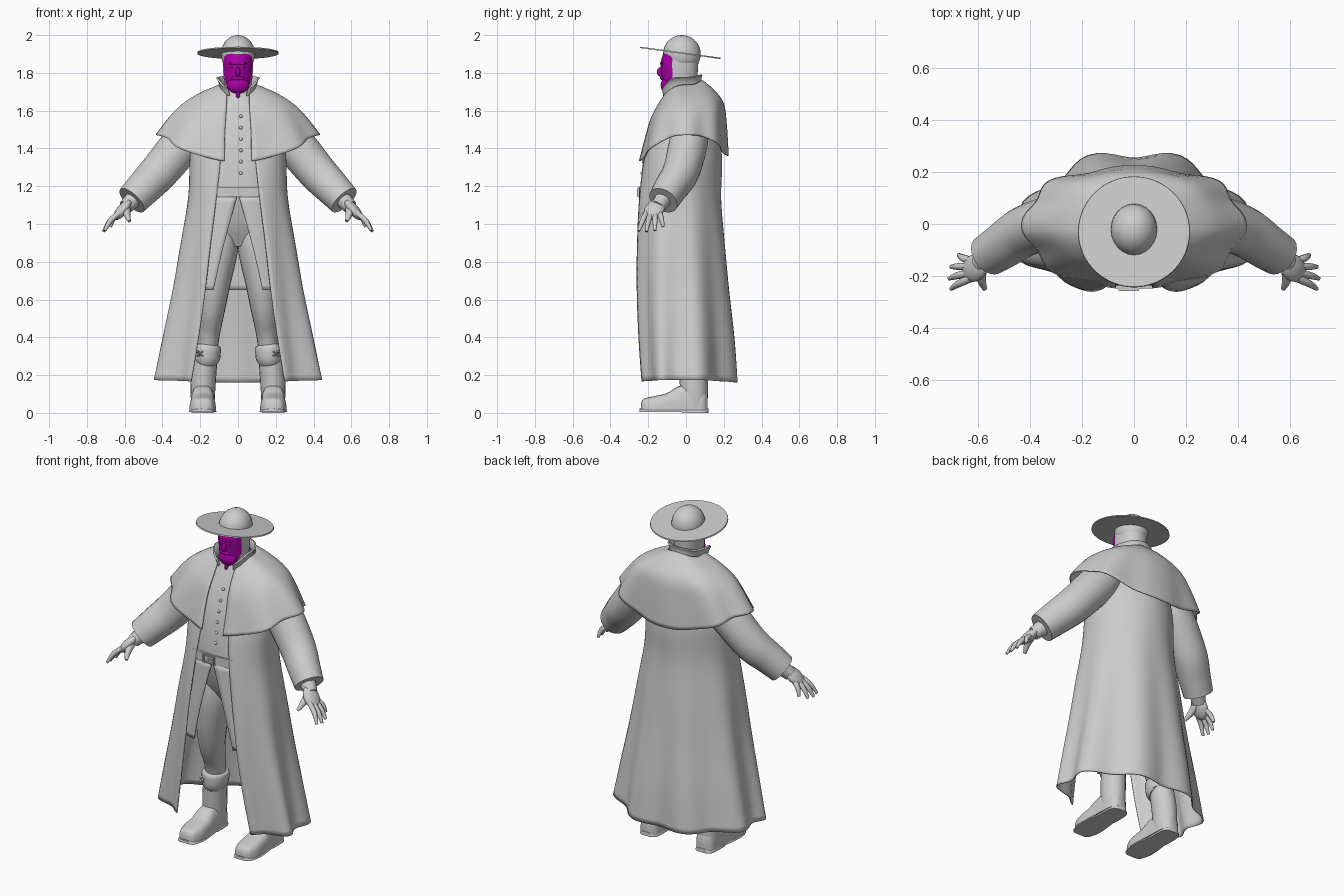
import bpy, bmesh, math
from mathutils import Vector, Matrix

old = bpy.data.objects.get("Cube")
if old:
    bpy.data.objects.remove(old)


def material(name, color):
    m = bpy.data.materials.new(name)
    m.use_nodes = True
    m.diffuse_color = color
    m.node_tree.nodes["Principled BSDF"].inputs["Base Color"].default_value = color
    return m


GREY = material("plain grey", (0.61, 0.61, 0.61, 1))
PINK = material("face magenta", (0.4, 0.0, 0.38, 1))
YC = -0.04  # depth of the body axis


def finish(name, bm, mat=GREY, mirror=False, thick=0):
    bmesh.ops.recalc_face_normals(bm, faces=bm.faces)
    me = bpy.data.meshes.new(name)
    bm.to_mesh(me)
    bm.free()
    ob = bpy.data.objects.new(name, me)
    bpy.context.collection.objects.link(ob)
    me.materials.append(mat)
    bpy.ops.object.select_all(action='DESELECT')
    ob.select_set(True)
    bpy.context.view_layer.objects.active = ob
    bpy.ops.object.shade_smooth_by_angle(angle=math.radians(42))
    if thick:
        mod = ob.modifiers.new("cloth", 'SOLIDIFY')
        mod.thickness, mod.offset = thick, 0
    if mirror:
        ob.modifiers.new("mirror", 'MIRROR')
    return ob


def smooth(rows, k=5):
    """Catmull-Rom interpolation of parameter rows."""
    out, last = [], len(rows) - 1
    for i in range(last):
        a, b, c, d = (rows[max(0, min(last, i + j))] for j in (-1, 0, 1, 2))
        for s in range(k):
            t = s / k
            out.append([q + t / 2 * (r - p + t * (2 * p - 5 * q + 4 * r - s2 + t * (3 * (q - r) + s2 - p)))
                        for p, q, r, s2 in zip(a, b, c, d)])
    return out + [list(rows[-1])]


def skin(bm, rings, closed, cap):
    grid = [[bm.verts.new(p) for p in r] for r in rings]
    n = len(grid[0])
    for r, s in zip(grid, grid[1:]):
        for i in range(n if closed else n - 1):
            j = (i + 1) % n
            bm.faces.new((r[i], r[j], s[j], s[i]))
    if cap:
        bm.faces.new(grid[0])
        bm.faces.new(grid[-1])


def ring(a, front, back, z_side, z_front, z_back, edge=0, fold=0, pf=0.8, pb=0.9, n=72, yc=YC):
    """Body cross-section, open at the front when edge > 0."""
    t0 = math.asin(min(1, edge / a) ** (1 / pf)) if edge > 0 else 0
    pts = []
    for i in range(n):
        t = t0 + (2 * math.pi - 2 * t0) * i / (n - 1 if edge > 0 else n)
        s, c = math.sin(t), math.cos(t)
        p, depth, z, q = (pf, front, z_front, 2) if c > 0 else (pb, back, z_back, 2.6)
        w = 1 - fold * math.cos(8 * t)
        pts.append((w * a * math.copysign(abs(s) ** p, s),
                    yc + w * (depth - yc) * abs(c) ** p,
                    z_side + (z - z_side) * abs(c) ** q))
    return pts


def garment(name, rows, pf=0.8, pb=0.9, thick=0.006, yc=YC):
    """Open sheet; rows: width, front, back, side/front/back height, edge, fold."""
    bm = bmesh.new()
    skin(bm, [ring(*r, pf=pf, pb=pb, yc=yc) for r in smooth(rows)], False, False)
    return finish(name, bm, thick=thick)


def body(name, rows, pf=0.8, mat=GREY, k=5):
    """Closed solid; rows: height, width, front, back."""
    bm = bmesh.new()
    skin(bm, [ring(a, f, b, z, z, z, pf=pf, n=56) for z, a, f, b in smooth(rows, k)], True, True)
    return finish(name, bm, mat)


def tube(name, rows, mirror=True, deep=1.0, k=5, n=20, mat=GREY):
    """Round limb; rows: x, y, z, radius."""
    rows = smooth(rows, k)
    pts = [Vector(r[:3]) for r in rows]
    rings = []
    for i, p in enumerate(pts):
        d = (pts[min(i + 1, len(pts) - 1)] - pts[max(i - 1, 0)]).normalized()
        u = d.cross(Vector((0, 1, 0))).normalized()
        v = d.cross(u) * deep
        rings.append([p + rows[i][3] * (u * math.cos(t) + v * math.sin(t))
                      for t in (2 * math.pi * j / n for j in range(n))])
    bm = bmesh.new()
    skin(bm, rings, True, True)
    return finish(name, bm, mat, mirror)


def ball(name, loc, size, mat=GREY, rot=None, mirror=False):
    bm = bmesh.new()
    m = Matrix.Translation(loc) @ (rot or Matrix()) @ Matrix.Diagonal((*size, 1))
    bmesh.ops.create_uvsphere(bm, u_segments=24, v_segments=14, radius=1, matrix=m)
    return finish(name, bm, mat, mirror)


def box(name, loc, size):
    bm = bmesh.new()
    bmesh.ops.create_cube(bm, size=1, matrix=Matrix.Translation(loc) @ Matrix.Diagonal((*size, 1)))
    bmesh.ops.bevel(bm, geom=bm.edges[:], offset=min(size) * 0.25, segments=2, affect='EDGES')
    return finish(name, bm)


# Hat: tilted brim and domed crown
tilt = Matrix.Rotation(-0.136, 4, 'X')
bm = bmesh.new()
bmesh.ops.create_cone(bm, cap_ends=True, segments=64, radius1=0.216, radius2=0.214, depth=0.007,
                      matrix=Matrix.Translation((0, -0.03, 1.906)) @ tilt)
finish("hat_brim", bm)
ball("hat_crown", (0, -0.022, 1.9), (0.09, 0.1, 0.1))

# Head with coloured face
head = body("head", [(1.68, 0.045, -0.1, 0.05), (1.71, 0.062, -0.118, 0.055), (1.75, 0.073, -0.125, 0.06),
                     (1.8, 0.078, -0.13, 0.062), (1.85, 0.08, -0.135, 0.065), (1.91, 0.078, -0.118, 0.068)], pf=0.95, k=8)
head.data.materials.append(PINK)
for f in head.data.polygons:
    f.material_index = int(f.center.y < -0.068 - 2 * (f.center.z - 1.82) ** 2)
ball("nose", (0, -0.133, 1.805), (0.012, 0.021, 0.025), PINK)
ball("brow", (0, -0.118, 1.85), (0.048, 0.02, 0.01), PINK)
ball("moustache", (0, -0.124, 1.772), (0.036, 0.014, 0.011), PINK)
ball("beard", (0, -0.1, 1.735), (0.058, 0.034, 0.045), PINK)
ball("beard_tip", (0, -0.112, 1.69), (0.012, 0.01, 0.028), PINK)
ball("eyes", (0.028, -0.122, 1.832), (0.012, 0.009, 0.007), PINK, mirror=True)

# Shirt, neck and hips in one lofted trunk
body("shirt", [(0.88, 0.12, -0.14, 0.08), (1.0, 0.18, -0.2, 0.11), (1.14, 0.2, -0.236, 0.13),
               (1.25, 0.2, -0.236, 0.14), (1.4, 0.21, -0.215, 0.15), (1.53, 0.2, -0.178, 0.14),
               (1.63, 0.13, -0.135, 0.11), (1.69, 0.075, -0.108, 0.065), (1.74, 0.06, -0.1, 0.06)], pf=0.7)
for z, y in ((1.27, -0.234), (1.33, -0.227), (1.39, -0.218), (1.45, -0.205), (1.51, -0.187), (1.57, -0.164)):
    ball("button", (0.015, y, z), (0.009, 0.007, 0.009))
body("belt", [(1.142, 0.215, -0.25, 0.14), (1.196, 0.215, -0.25, 0.14)], pf=0.6, k=1)
for dx in (-0.035, 0.035):
    box("buckle_side", (dx - 0.02, -0.252, 1.168), (0.01, 0.014, 0.05))
for dz in (-0.021, 0.021):
    box("buckle_bar", (-0.02, -0.252, 1.168 + dz), (0.08, 0.014, 0.009))
box("buckle_pin", (-0.005, -0.253, 1.168), (0.04, 0.012, 0.008))

# Jacket skirt, long coat, shoulder cape and collar
garment("jacket_skirt", [(0.24, -0.243, 0.16, 1.15, 1.15, 1.15, 0.004, 0), (0.275, -0.248, 0.165, 0.87, 0.87, 0.87, 0.08, 0),
                         (0.305, -0.245, 0.175, 0.65, 0.65, 0.65, 0.13, 0)], pf=0.8, pb=1.0)
coat = [(1.57, 0.21, -0.165, 0.155, 0.07, 0), (1.37, 0.25, -0.222, 0.188, 0.09, 0),
        (1.15, 0.262, -0.254, 0.185, 0.113, 0.008), (0.9, 0.305, -0.266, 0.208, 0.142, 0.022),
        (0.65, 0.347, -0.266, 0.232, 0.168, 0.036), (0.4, 0.396, -0.256, 0.258, 0.2, 0.05),
        (0.175, 0.44, -0.242, 0.272, 0.235, 0.062)]
garment("long_coat", [(a, f, b, z, z - 0.01, z - 0.015, e, w) for z, a, f, b, e, w in coat], pf=0.8, pb=1.05)
garment("shoulder_cape", [(0.1, -0.12, 0.085, 1.735, 1.68, 1.76, 0.06, 0), (0.2, -0.155, 0.145, 1.692, 1.62, 1.71, 0.06, 0),
                          (0.285, -0.19, 0.195, 1.638, 1.55, 1.64, 0.065, -0.01),
                          (0.347, -0.218, 0.208, 1.572, 1.45, 1.53, 0.07, -0.025),
                          (0.417, -0.246, 0.215, 1.472, 1.33, 1.36, 0.07, -0.04)], pf=0.95, pb=0.82, yc=-0.01)
garment("collar", [(0.09, -0.12, 0.08, 1.72, 1.67, 1.74, 0.045, 0), (0.1, -0.127, 0.078, 1.755, 1.69, 1.77, 0.05, 0),
                   (0.112, -0.13, 0.082, 1.775, 1.705, 1.79, 0.055, 0)], thick=0.01)

# Sleeves and hands
tube("sleeves", [(0.2, 0.02, 1.5, 0.09), (0.28, 0.015, 1.44, 0.108), (0.415, -0.025, 1.28, 0.103),
                 (0.5, -0.08, 1.19, 0.094), (0.562, -0.12, 1.125, 0.086)], deep=0.95)
along = Vector((0.6, -0.38, -0.7)).normalized()
flat = along.cross(Vector((0, 1, 0.1))).normalized()
turn = Matrix((along, flat.cross(along), flat)).transposed().to_4x4()
ball("palms", (0.612, -0.168, 1.075), (0.072, 0.052, 0.028), rot=turn, mirror=True)
tube("wrists", [(0.54, -0.11, 1.145, 0.048), (0.595, -0.152, 1.09, 0.038)], n=14, k=2)
for name, y, tip in (("index_fingers", -0.035, (0.705, -0.25, 0.965)), ("middle_fingers", -0.012, (0.712, -0.21, 0.96)),
                     ("ring_fingers", 0.012, (0.705, -0.165, 0.965)), ("little_fingers", 0.034, (0.675, -0.12, 0.985))):
    root = Vector((0.63, -0.175 + y, 1.058))
    mid = root.lerp(Vector(tip), 0.5) + Vector((0.008, 0, 0.006))
    tube(name, [(*root, 0.015), (*mid, 0.014), (*tip, 0.008)], n=10, k=3)
tube("thumbs", [(0.59, -0.17, 1.085, 0.022), (0.588, -0.215, 1.05, 0.018), (0.575, -0.25, 1.015, 0.009)], n=10, k=3)

# Trouser legs
tube("trouser_legs", [(0.095, -0.06, 1.05, 0.1), (0.1, -0.075, 0.88, 0.102), (0.122, -0.075, 0.7, 0.085),
                      (0.138, -0.05, 0.55, 0.07), (0.152, -0.005, 0.43, 0.058), (0.162, 0.02, 0.32, 0.052)], deep=1.15)

# Boots: shaft, cuff, strap knot, foot, sole and heel
tube("boot_shafts", [(0.166, 0.025, 0.33, 0.062), (0.178, 0.035, 0.24, 0.066), (0.185, 0.042, 0.14, 0.066),
                     (0.187, 0.045, 0.02, 0.061)], deep=1.12)
tube("boot_cuffs", [(0.167, 0.022, 0.282, 0.064), (0.166, 0.02, 0.292, 0.072), (0.164, 0.018, 0.345, 0.073),
                    (0.163, 0.018, 0.36, 0.062)], deep=1.12, k=3)
for dx, dz in ((0, 0), (0.013, 0.009), (-0.013, 0.009), (0.011, -0.011), (-0.011, -0.011)):
    ball("cuff_knots", (0.2 + dx, -0.05, 0.315 + dz), (0.009, 0.012, 0.006), mirror=True)


def foot(name, rows, low):
    bm = bmesh.new()
    rings = []
    for y, w, top in smooth(rows):
        arc = [math.pi * i / 14 for i in range(15)]
        rings.append([(0.187 + w * math.copysign(abs(math.cos(t)) ** 0.6, math.cos(t)), y,
                       low + (top - low) * math.sin(t) ** 0.7) for t in arc])
    skin(bm, rings, True, True)
    finish(name, bm, mirror=True)


foot("boot_feet", [(-0.238, 0.03, 0.05), (-0.222, 0.052, 0.075), (-0.17, 0.069, 0.088), (-0.1, 0.068, 0.105),
                   (-0.04, 0.064, 0.14), (0.04, 0.061, 0.15), (0.09, 0.054, 0.13), (0.115, 0.03, 0.1)], 0.014)
foot("boot_soles", [(-0.245, 0.034, 0.022), (-0.225, 0.058, 0.022), (-0.15, 0.073, 0.022), (-0.02, 0.06, 0.022)], 0.004)
foot("boot_heels", [(-0.02, 0.06, 0.024), (0.06, 0.06, 0.024), (0.1, 0.052, 0.024), (0.118, 0.03, 0.024)], 0)
